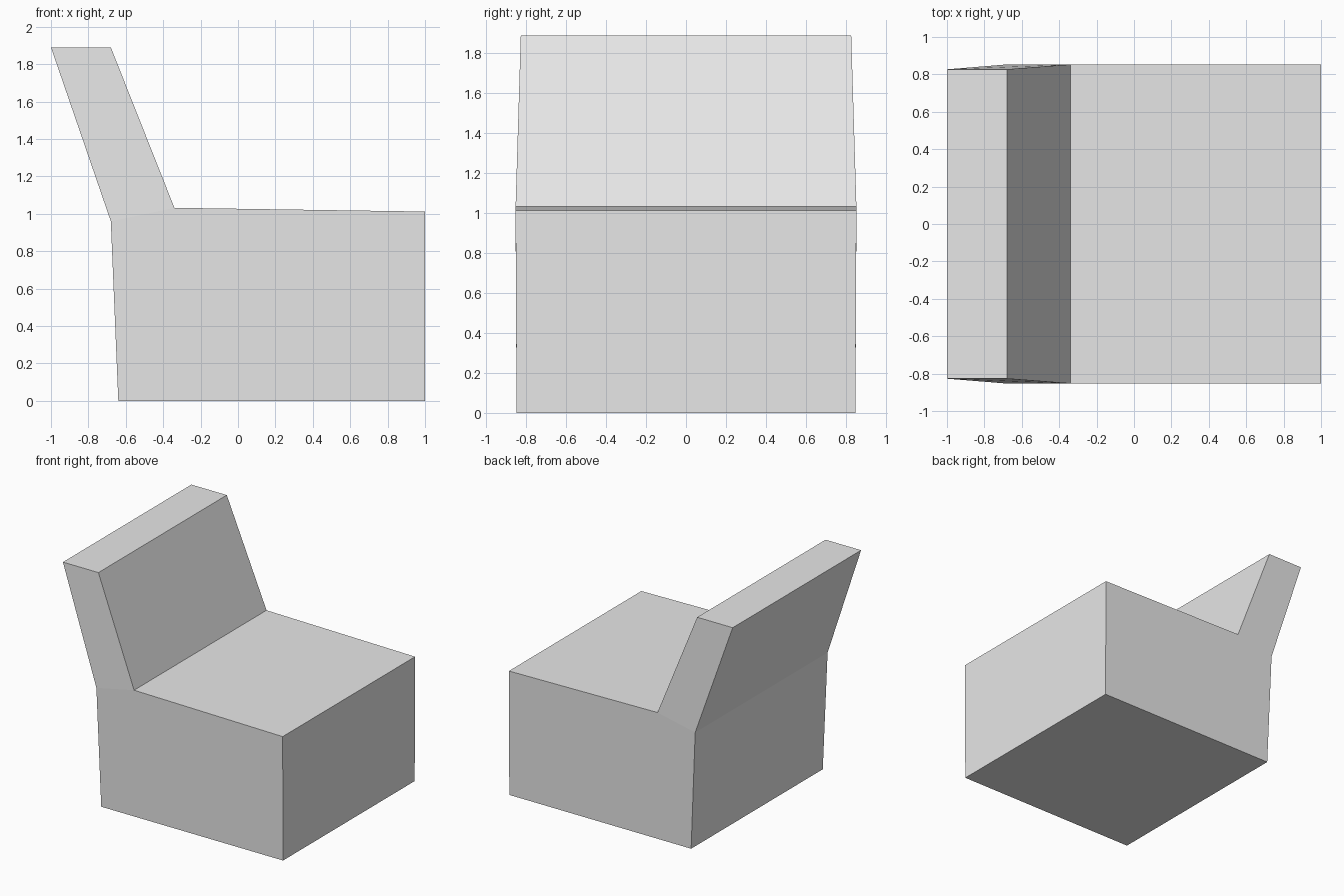
import bpy
import bmesh

cube = bpy.data.objects.get("Cube")
if cube:
    bpy.data.objects.remove(cube, do_unlink=True)

# Single upholstery colour
grey = bpy.data.materials.new("light_grey")
grey.use_nodes = True
colour = (0.8, 0.8, 0.8, 1)
grey.diffuse_color = colour
grey.node_tree.nodes["Principled BSDF"].inputs["Base Color"].default_value = colour

# Side profile: x, z, half width; seat block first, then backrest top
profile = [
    (-0.64, 0.0, 0.848),   # bottom back
    (1.0, 0.0, 0.848),     # bottom front
    (1.0, 1.012, 0.853),   # seat front
    (-0.34, 1.032, 0.853),  # seat and backrest crease
    (-0.68, 1.89, 0.827),  # backrest top, seat side
    (-1.0, 1.89, 0.827),   # backrest top, rear side
    (-0.68, 0.96, 0.853),  # rear bend
]

bm = bmesh.new()
near = [bm.verts.new((x, -w, z)) for x, z, w in profile]
far = [bm.verts.new((x, w, z)) for x, z, w in profile]

# Outer skin between the two sides
count = len(profile)
for i in range(count):
    j = (i + 1) % count
    bm.faces.new((near[i], near[j], far[j], far[i]))

# Each side: seat block panel and tapered backrest panel
for side in (near, far):
    bm.faces.new(side[:4] + side[6:])
    bm.faces.new(side[3:])

bmesh.ops.recalc_face_normals(bm, faces=bm.faces)
mesh = bpy.data.meshes.new("seat_with_backrest")
bm.to_mesh(mesh)
bm.free()
mesh.materials.append(grey)
seat = bpy.data.objects.new("seat_with_backrest", mesh)
bpy.context.collection.objects.link(seat)
